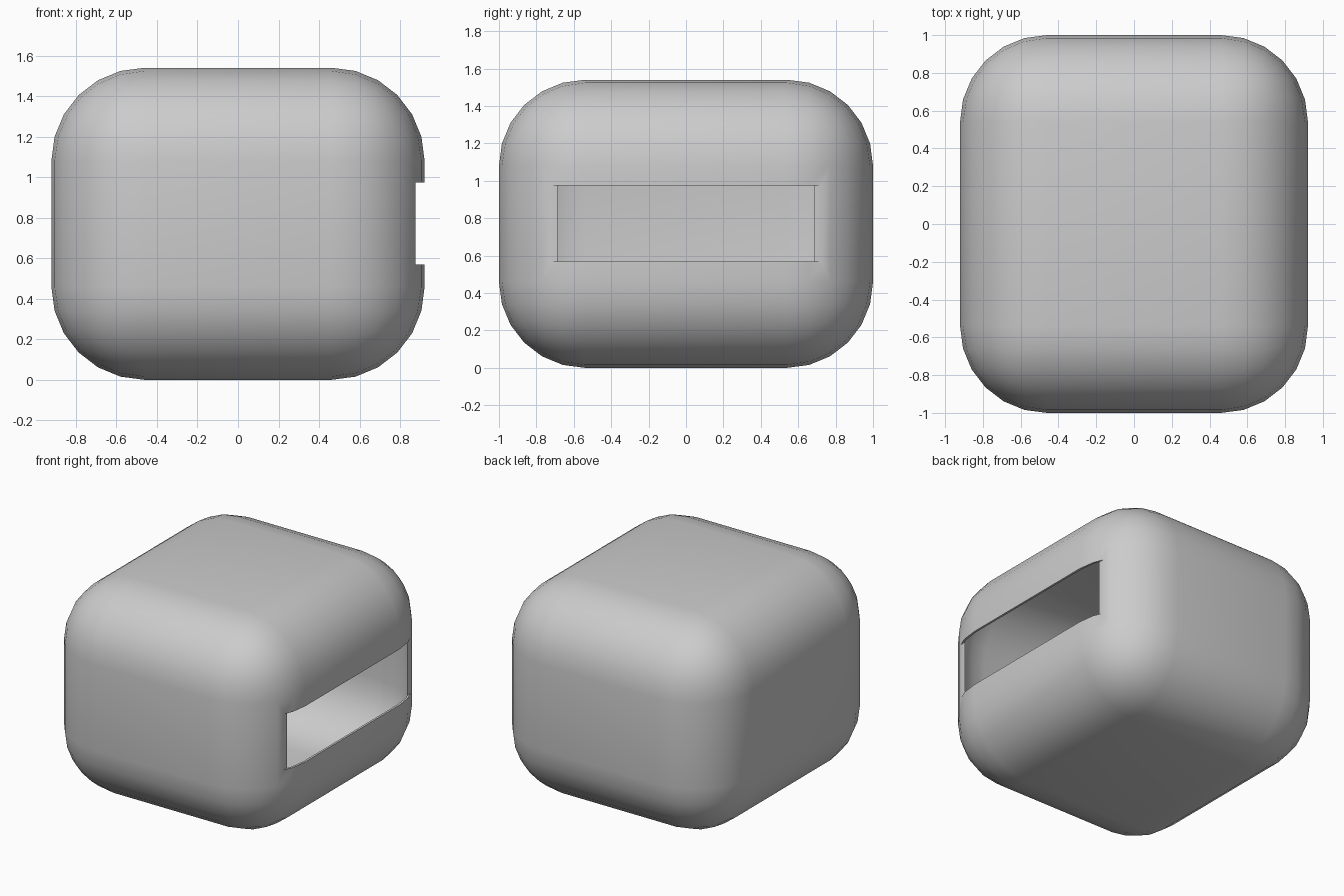
import bpy
import math

# Remove the default cube
old = bpy.data.objects.get("Cube")
if old:
    bpy.data.objects.remove(old, do_unlink=True)

GREY = (0.6, 0.6, 0.6, 1.0)
material = bpy.data.materials.new("plain grey")
material.use_nodes = True
material.diffuse_color = GREY
material.node_tree.nodes["Principled BSDF"].inputs["Base Color"].default_value = GREY


def add_box(name, size, location):
    bpy.ops.mesh.primitive_cube_add(size=1, location=location)
    box = bpy.context.object
    box.name = name
    box.scale = size
    bpy.ops.object.transform_apply(location=False, rotation=False, scale=True)
    return box


# Cutter for the long slot in the left side
cutter = add_box("slot_cutter", (0.4, 2.4, 0.405), (1.077, 0, 0.772))
cutter.hide_render = True
cutter.hide_viewport = True

# Rounded hollow shell
shell = add_box("rounded_shell", (1.842, 2.0, 1.54), (0, 0, 0.77))
shell.data.materials.append(material)

bevel = shell.modifiers.new("round_edges", 'BEVEL')
bevel.width = 0.46
bevel.segments = 6
bevel.limit_method = 'NONE'

wall = shell.modifiers.new("thin_wall", 'SOLIDIFY')
wall.thickness = 0.0155
wall.offset = -1
wall.use_even_offset = True

slot = shell.modifiers.new("side_slot", 'BOOLEAN')
slot.operation = 'DIFFERENCE'
slot.solver = 'EXACT'
slot.object = cutter

# Apply the modifiers in order and smooth the curved faces
bpy.ops.object.select_all(action='DESELECT')
shell.select_set(True)
bpy.context.view_layer.objects.active = shell
for name in [m.name for m in shell.modifiers]:
    bpy.ops.object.modifier_apply(modifier=name)
bpy.ops.object.shade_smooth_by_angle(angle=math.radians(30))
bpy.data.objects.remove(cutter, do_unlink=True)
